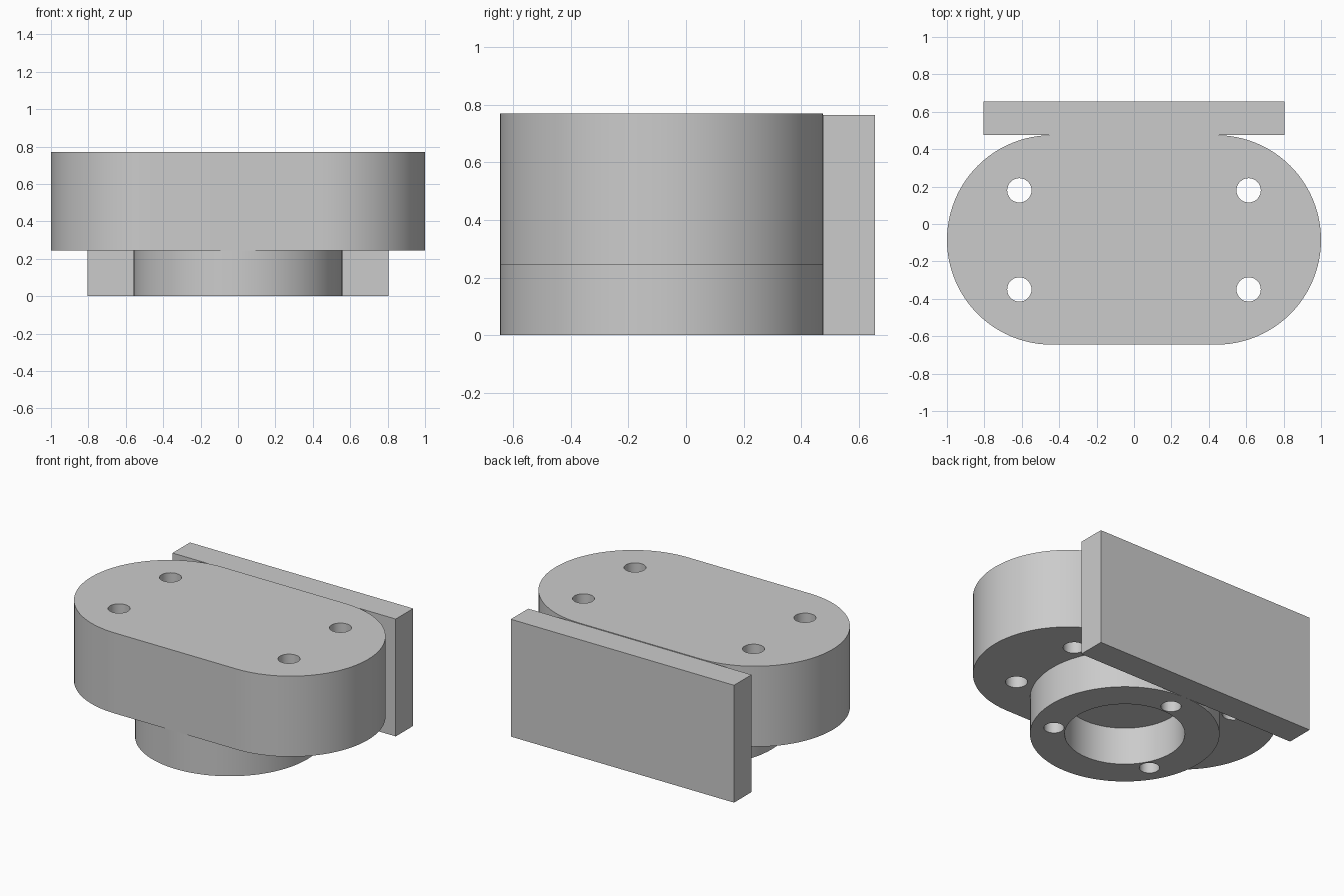
import bpy
import math
from math import pi, cos, sin

if "Cube" in bpy.data.objects:
    bpy.data.objects.remove(bpy.data.objects["Cube"], do_unlink=True)

grey = bpy.data.materials.new("plain grey")
grey.use_nodes = True
colour = (0.6, 0.6, 0.6, 1)
grey.diffuse_color = colour
grey.node_tree.nodes["Principled BSDF"].inputs["Base Color"].default_value = colour

AXIS_Y = -0.085    # centre line of body and boss
RADIUS = 0.56
BODY_Z = 0.245     # underside of the body


def slot_profile(half_gap, radius, segments):
    """Outline of two half circles joined by straight sides."""
    points = []
    for side, start in ((1, -pi / 2), (-1, pi / 2)):
        for i in range(segments + 1):
            a = start + pi * i / segments
            points.append((side * half_gap + radius * cos(a), radius * sin(a)))
    return points


def prism(name, outline, height, location, rotation=(0, 0, 0)):
    """Extrude an outline upward from its own plane."""
    n = len(outline)
    verts = [(x, y, z) for z in (0, height) for x, y in outline]
    faces = [list(range(n))[::-1], list(range(n, 2 * n))]
    faces += [(i, (i + 1) % n, n + (i + 1) % n, n + i) for i in range(n)]
    mesh = bpy.data.meshes.new(name)
    mesh.from_pydata(verts, [], faces)
    mesh.materials.append(grey)
    obj = bpy.data.objects.new(name, mesh)
    bpy.context.collection.objects.link(obj)
    obj.location = location
    obj.rotation_euler = rotation
    return obj


def circle(radius, segments):
    return [(radius * cos(2 * pi * i / segments), radius * sin(2 * pi * i / segments))
            for i in range(segments)]


def activate(obj):
    bpy.ops.object.select_all(action='DESELECT')
    obj.select_set(True)
    bpy.context.view_layer.objects.active = obj


def cut(obj, cutters):
    """Subtract the cutters, remove them and smooth the curved walls."""
    activate(obj)
    for cutter in cutters:
        cutter.hide_render = True
        mod = obj.modifiers.new("cut", 'BOOLEAN')
        mod.operation = 'DIFFERENCE'
        mod.solver = 'EXACT'
        mod.object = cutter
        bpy.ops.object.modifier_apply(modifier=mod.name)
        bpy.data.objects.remove(cutter, do_unlink=True)
    bpy.ops.object.shade_smooth_by_angle(angle=math.radians(30))


# Rounded body with four through holes
body = prism("body", slot_profile(1 - RADIUS, RADIUS, 48), 0.525, (0, AXIS_Y, BODY_Z))
cut(body, [prism("bolt_hole_cutter", circle(0.065, 32), 1,
                 (sx * 0.613, AXIS_Y + sy * 0.265, 0))
           for sx in (-1, 1) for sy in (-1, 1)])

# Round boss underneath with a central bore and three screw holes
boss = prism("boss", circle(RADIUS, 96), BODY_Z, (0, AXIS_Y, 0))
cutters = [prism("bore_cutter", circle(0.355, 64), 1, (0, AXIS_Y, -0.5))]
for k in range(3):
    a = pi / 2 + k * 2 * pi / 3
    cutters.append(prism("screw_hole_cutter", circle(0.06, 32), 1,
                         (0.425 * cos(a), AXIS_Y + 0.425 * sin(a), -0.5)))
cut(boss, cutters)

# Back plate with two narrow upright slots
plate = prism("back_plate", [(-0.805, 0.475), (0.805, 0.475), (0.805, 0.655), (-0.805, 0.655)],
              0.765, (0, 0, 0))
cut(plate, [prism("slot_cutter", slot_profile(0.21, 0.015, 12), 1,
                  (side * 0.597, 0, 0.35), (pi / 2, pi / 2, 0))
            for side in (-1, 1)])
